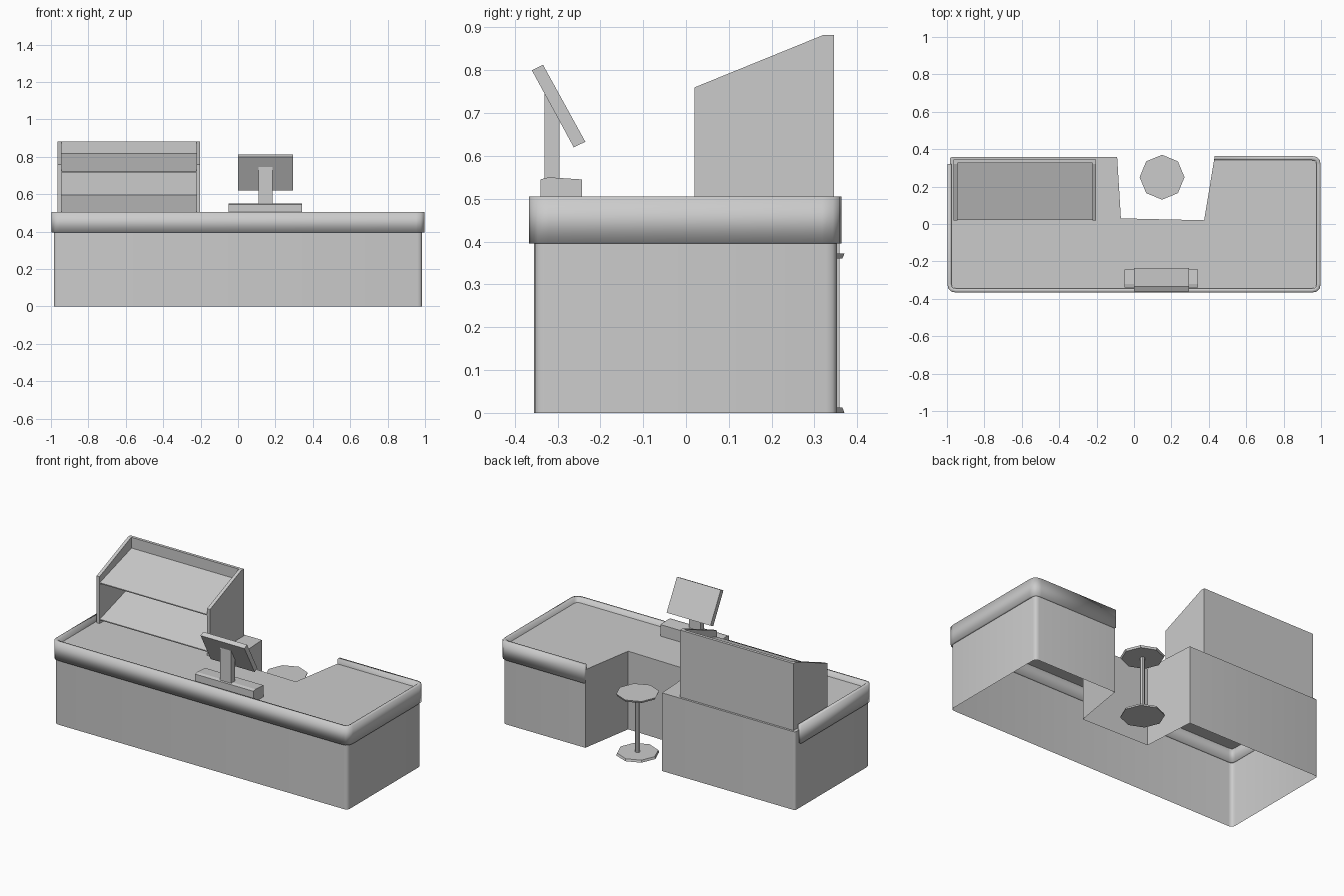
import bpy, bmesh, math
from mathutils import Vector

cube = bpy.data.objects.get("Cube")
if cube:
    bpy.data.objects.remove(cube, do_unlink=True)

grey = bpy.data.materials.new("light_grey")
grey.use_nodes = True
tone = (0.6, 0.6, 0.6, 1)
grey.diffuse_color = tone
grey.node_tree.nodes["Principled BSDF"].inputs["Base Color"].default_value = tone


def finish(name, bm, smooth=False):
    bmesh.ops.recalc_face_normals(bm, faces=bm.faces)
    mesh = bpy.data.meshes.new(name)
    bm.to_mesh(mesh)
    bm.free()
    mesh.materials.append(grey)
    ob = bpy.data.objects.new(name, mesh)
    bpy.context.scene.collection.objects.link(ob)
    if smooth:
        bpy.ops.object.select_all(action='DESELECT')
        ob.select_set(True)
        bpy.context.view_layer.objects.active = ob
        bpy.ops.object.shade_smooth_by_angle(angle=math.radians(35))
    return ob


def rounded(points, radii, steps=3):
    """Replace each corner that has a radius by a short curve."""
    out = []
    for i, (p, r) in enumerate(zip(points, radii)):
        p = Vector(p)
        if not r:
            out.append(p)
            continue
        a = p + (Vector(points[i - 1]) - p).normalized() * r
        b = p + (Vector(points[(i + 1) % len(points)]) - p).normalized() * r
        for k in range(steps + 1):
            t = k / steps
            out.append(a * (1 - t) ** 2 + p * 2 * t * (1 - t) + b * t * t)
    return out


def wall(path, z0, z1, closed):
    """Upright strip along a path, with a lid if it is closed."""
    bm = bmesh.new()
    low = [bm.verts.new((p.x, p.y, z0)) for p in path]
    top = [bm.verts.new((p.x, p.y, z1)) for p in path]
    n = len(path)
    for i in range(n if closed else n - 1):
        j = (i + 1) % n
        bm.faces.new((low[i], low[j], top[j], top[i]))
    if closed:
        bm.faces.new(top)
    return bm


def side_profile(name, yz, x0, x1):
    """Extrude a side profile from x0 to x1."""
    bm = bmesh.new()
    face = bm.faces.new([bm.verts.new((x0, y, z)) for y, z in yz])
    new = bmesh.ops.extrude_face_region(bm, geom=[face])["geom"]
    verts = [g for g in new if isinstance(g, bmesh.types.BMVert)]
    bmesh.ops.translate(bm, verts=verts, vec=(x1 - x0, 0, 0))
    return finish(name, bm)


def disc(name, radius, z0, z1, top_radius=None):
    bm = bmesh.new()
    bmesh.ops.create_cone(bm, cap_ends=True, segments=8, radius1=radius,
                          radius2=top_radius or radius, depth=z1 - z0)
    bmesh.ops.translate(bm, verts=bm.verts, vec=(0.15, 0.25, (z0 + z1) / 2))
    return finish(name, bm)


# Hollow counter with a knee space cut into the back
outline = [(-0.985, -0.355), (0.985, -0.355), (0.985, 0.353), (0.43, 0.353),
           (0.375, 0.02), (-0.07, 0.03), (-0.09, 0.358), (-0.985, 0.358)]
body = rounded(outline, [0.025, 0.025, 0.025, 0, 0, 0, 0, 0.015])
finish("counter_body", wall(body, 0, 0.475, True), smooth=True)

# Raised rim around the counter top, open behind the knee space
rim_path = [(-0.998, 0.32), (-0.998, -0.366), (0.998, -0.366),
            (0.998, 0.363), (0.43, 0.363)]
rim = finish("counter_rim", wall(rounded(rim_path, [0, 0.045, 0.045, 0.045, 0]),
                                 0.395, 0.505, False), smooth=True)
solid = rim.modifiers.new("thickness", 'SOLIDIFY')
solid.thickness = 0.022
solid.use_even_offset = True
# Thicken toward the inside of the counter
normal = rim.data.polygons[0].normal
solid.offset = -1 if normal.x < 0 else 1

# Display rack: two end panels, a back and two sloping shelves
end = [(0.02, 0.475), (0.345, 0.475), (0.345, 0.882), (0.32, 0.882), (0.02, 0.76)]
side_profile("rack_right_end", end, -0.965, -0.945)
side_profile("rack_left_end", end, -0.222, -0.202)
side_profile("rack_back", [(0.327, 0.475), (0.345, 0.475), (0.345, 0.882),
                           (0.327, 0.882)], -0.945, -0.222)
for name, z in (("rack_lower_shelf", 0.495), ("rack_upper_shelf", 0.717)):
    side_profile(name, [(0.022, z), (0.327, z + 0.095), (0.327, z + 0.1),
                        (0.022, z + 0.006)], -0.945, -0.222)

# Till: base, post and tilted screen facing the back
side_profile("till_base", [(-0.34, 0.475), (-0.243, 0.475), (-0.243, 0.545),
                           (-0.32, 0.55), (-0.34, 0.545)], -0.05, 0.342)
side_profile("till_post", [(-0.33, 0.54), (-0.295, 0.54), (-0.295, 0.685),
                           (-0.33, 0.745)], 0.11, 0.185)
side_profile("till_screen", [(-0.36, 0.8), (-0.262, 0.62), (-0.235, 0.633),
                             (-0.334, 0.813)], 0, 0.295)

# Stool in the knee space
disc("stool_foot", 0.12, 0, 0.013, 0.115)
disc("stool_post", 0.014, 0, 0.362)
disc("stool_seat", 0.115, 0.36, 0.372, 0.12)
